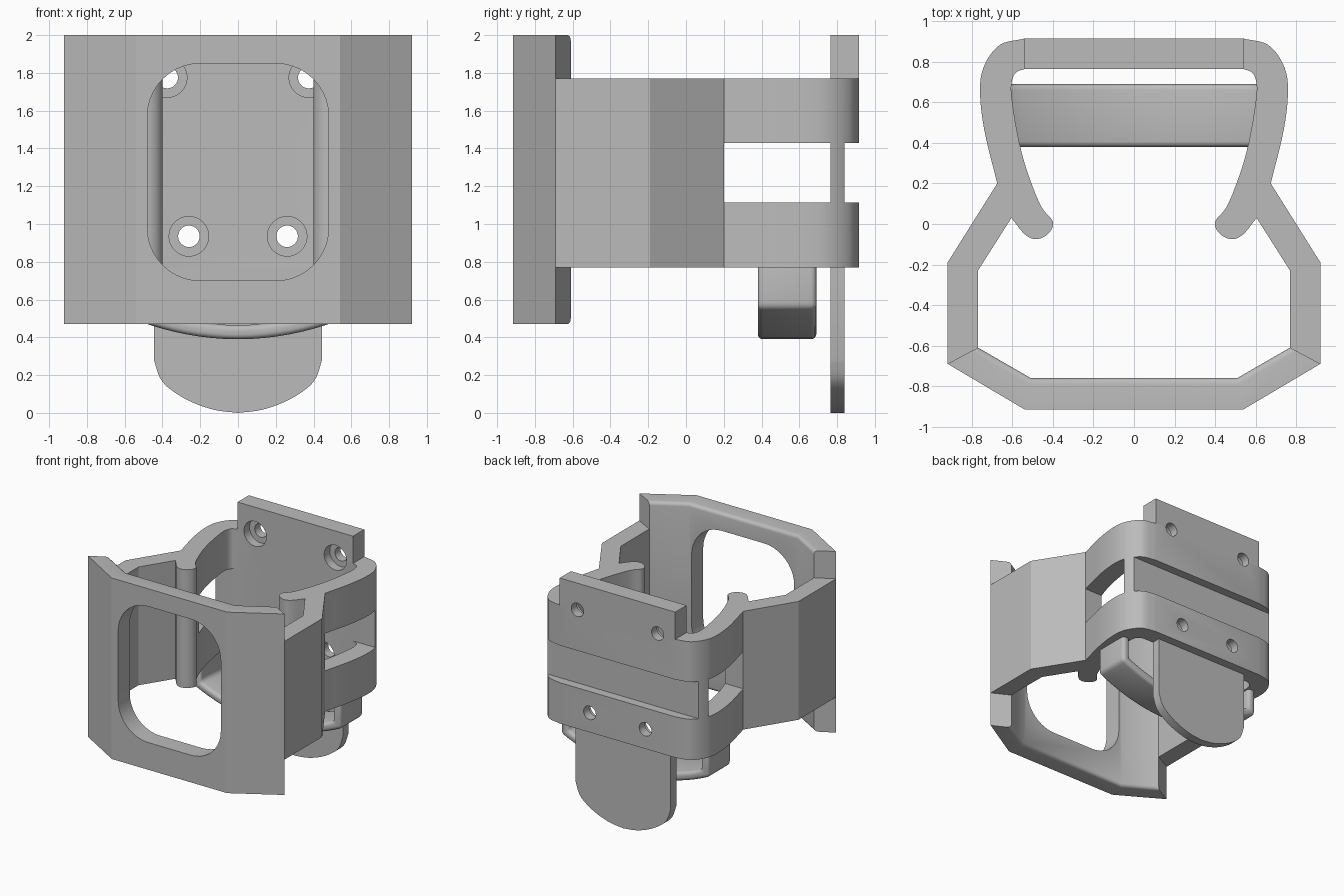
import bpy, bmesh, math
from mathutils import Vector

cube = bpy.data.objects.get("Cube")
if cube:
    bpy.data.objects.remove(cube, do_unlink=True)

grey = bpy.data.materials.new("plain_grey")
grey.use_nodes = True
grey.diffuse_color = (0.5, 0.5, 0.5, 1)
grey.node_tree.nodes["Principled BSDF"].inputs["Base Color"].default_value = (0.5, 0.5, 0.5, 1)


def prism(name, points, low, high, axis="z"):
    """Extrude a closed outline: (x, y) along z, or (x, z) along y."""
    bm = bmesh.new()
    place = (lambda p, h: (p[0], p[1], h)) if axis == "z" else (lambda p, h: (p[0], h, p[1]))
    a = [bm.verts.new(place(p, low)) for p in points]
    b = [bm.verts.new(place(p, high)) for p in points]
    bm.faces.new(a)
    bm.faces.new(b)
    for i in range(len(points)):
        j = (i + 1) % len(points)
        bm.faces.new((a[i], a[j], b[j], b[i]))
    bmesh.ops.recalc_face_normals(bm, faces=bm.faces)
    mesh = bpy.data.meshes.new(name)
    bm.to_mesh(mesh)
    bm.free()
    mesh.materials.append(grey)
    obj = bpy.data.objects.new(name, mesh)
    bpy.context.collection.objects.link(obj)
    return obj


def mirrored(half):
    """Complete an outline given as its +x half."""
    return half + [(-x, y) for x, y in reversed(half) if abs(x) > 1e-5]


def smooth_path(pts, steps=5):
    """Catmull-Rom curve through the points."""
    p = [Vector(q) for q in pts]
    p = [2 * p[0] - p[1]] + p + [2 * p[-1] - p[-2]]
    out = []
    for a, b, c, d in zip(p, p[1:], p[2:], p[3:]):
        for k in range(steps):
            t = k / steps
            v = 0.5 * (2 * b + (c - a) * t + (2 * a - 5 * b + 4 * c - d) * t**2
                       + (3 * b - a - 3 * c + d) * t**3)
            out.append(tuple(v))
    return out + [tuple(pts[-1])]


def circle(x, z, r, n=32):
    return [(x + r * math.cos(math.tau * i / n), z + r * math.sin(math.tau * i / n))
            for i in range(n)]


def box(x0, x1, y0, y1):
    return [(x0, y0), (x1, y0), (x1, y1), (x0, y1)]


def apply(obj, mod):
    bpy.context.view_layer.objects.active = obj
    bpy.ops.object.modifier_apply(modifier=mod.name)


def cut(targets, cutter):
    for obj in targets:
        mod = obj.modifiers.new("cut", "BOOLEAN")
        mod.operation, mod.solver, mod.object = "DIFFERENCE", "EXACT", cutter
        apply(obj, mod)
    bpy.data.objects.remove(cutter, do_unlink=True)


LOW, HIGH = 0.77, 1.77          # clip band heights
IN, MID, BACK = 0.765, 0.84, 0.915  # back wall depths

# Clip frame: side walls, curved arms with inward hooks, and back wall
outer = [(0.92, -0.69), (0.92, -0.19)] + smooth_path(
    [(0.675, 0.2), (0.74, 0.47), (0.76, 0.67), (0.735, 0.79), (0.66, 0.885), (0.54, BACK)])
inner = smooth_path([(0.54, IN), (0.585, 0.745), (0.605, 0.69), (0.60, 0.6), (0.57, 0.42),
                     (0.527, 0.26), (0.46, 0.09), (0.40, 0.01), (0.425, -0.05),
                     (0.485, -0.075), (0.54, -0.05), (0.605, 0.03)])
inner += [(0.77, -0.23), (0.77, -0.61)]
left = outer[::-1] + inner[::-1]
# Walk right half outwards, then the mirrored half back
outline = outer + [(-x, y) for x, y in reversed(outer)]
outline += [(-x, y) for x, y in reversed(inner)] + inner
frame = prism("clip_frame", outline, LOW, HIGH)

# Open slot through both arms, and groove across the back
for side in (-1, 1):
    cut([frame], prism("slot_cutter", box(side * 0.3, side * 1.2, 0.2, IN), 1.115, 1.43))
cut([frame], prism("groove_cutter", box(-1, 1, MID, 1.2), 1.115, 1.43))

# Mounting tab above the band
tab = prism("mounting_tab", box(-0.54, 0.54, IN, BACK), HIGH, 2)

# Screw holes with counterbores on the inner side
for x, z in ((0.26, 0.935), (0.375, 1.775)):
    for side in (-1, 1):
        for r, y0, y1 in ((0.057, 0.7, 1.0), (0.105, 0.7, MID)):
            cut([frame] if z < 1 else [frame, tab],
                prism("screw_cutter", circle(side * x, z, r), y0, y1, "y"))

# Rounded tongue hanging below the back wall
tongue_half = [(0.445, LOW)] + smooth_path(
    [(0.445, 0.28), (0.41, 0.18), (0.345, 0.115), (0.24, 0.055), (0.12, 0.015), (0, 0)])
tongue = prism("rear_tongue", mirrored(tongue_half), IN, MID, "y")

# Curved sling under the arms
xs = [i / 10 for i in range(10, -11, -1)]
under = [(0.69 * t, 0.39 + 0.347 * (0.69 * t) ** 2) for t in xs]
over = [(0.62 * t, 0.465 + 0.347 * (0.62 * t) ** 2) for t in xs]
sling = prism("lower_sling", [(0.69, 0.81)] + under + [(-0.69, 0.81), (-0.62, 0.81)]
              + over[::-1] + [(0.62, 0.81)], 0.38, 0.69, "y")
bevel = sling.modifiers.new("rounded_rim", "BEVEL")
bevel.width, bevel.segments, bevel.limit_method = 0.028, 4, "ANGLE"
apply(sling, bevel)

# Front plate with angled wings
inside = [(0.77, -0.61), (0.51, -0.76), (-0.51, -0.76), (-0.77, -0.61)]
plate = prism("front_plate", [(-0.92, -0.69), (-0.54, BACK * -1), (0.54, -BACK), (0.92, -0.69)]
              + inside, 0.47, 2)
# Round the inner top and bottom rims
bm = bmesh.new()
bm.from_mesh(plate.data)


def is_inner(v):
    return any((v.co.xy - Vector(p)).length < 1e-3 for p in inside)


rims = [e for e in bm.edges if all(is_inner(v) for v in e.verts)
        and abs(e.verts[0].co.z - e.verts[1].co.z) < 1e-3]
bmesh.ops.bevel(bm, geom=rims, offset=0.03, segments=4, profile=0.5, affect="EDGES")
bm.to_mesh(plate.data)
bm.free()

# Large rounded window in the front plate
window = []
for k, (x, z) in enumerate(((0.2, 1.57), (-0.2, 1.57), (-0.2, 0.98), (0.2, 0.98))):
    for i in range(11):
        a = math.pi / 2 * (k + i / 10)
        window.append((x + 0.28 * math.cos(a), z + 0.28 * math.sin(a)))
cut([plate], prism("window_cutter", window, -1.2, -0.5, "y"))

# Smooth the curves, keep the corners crisp
for obj in (frame, tab, tongue, sling, plate):
    bpy.ops.object.select_all(action="DESELECT")
    obj.select_set(True)
    bpy.context.view_layer.objects.active = obj
    bpy.ops.object.shade_smooth_by_angle(angle=math.radians(30))
